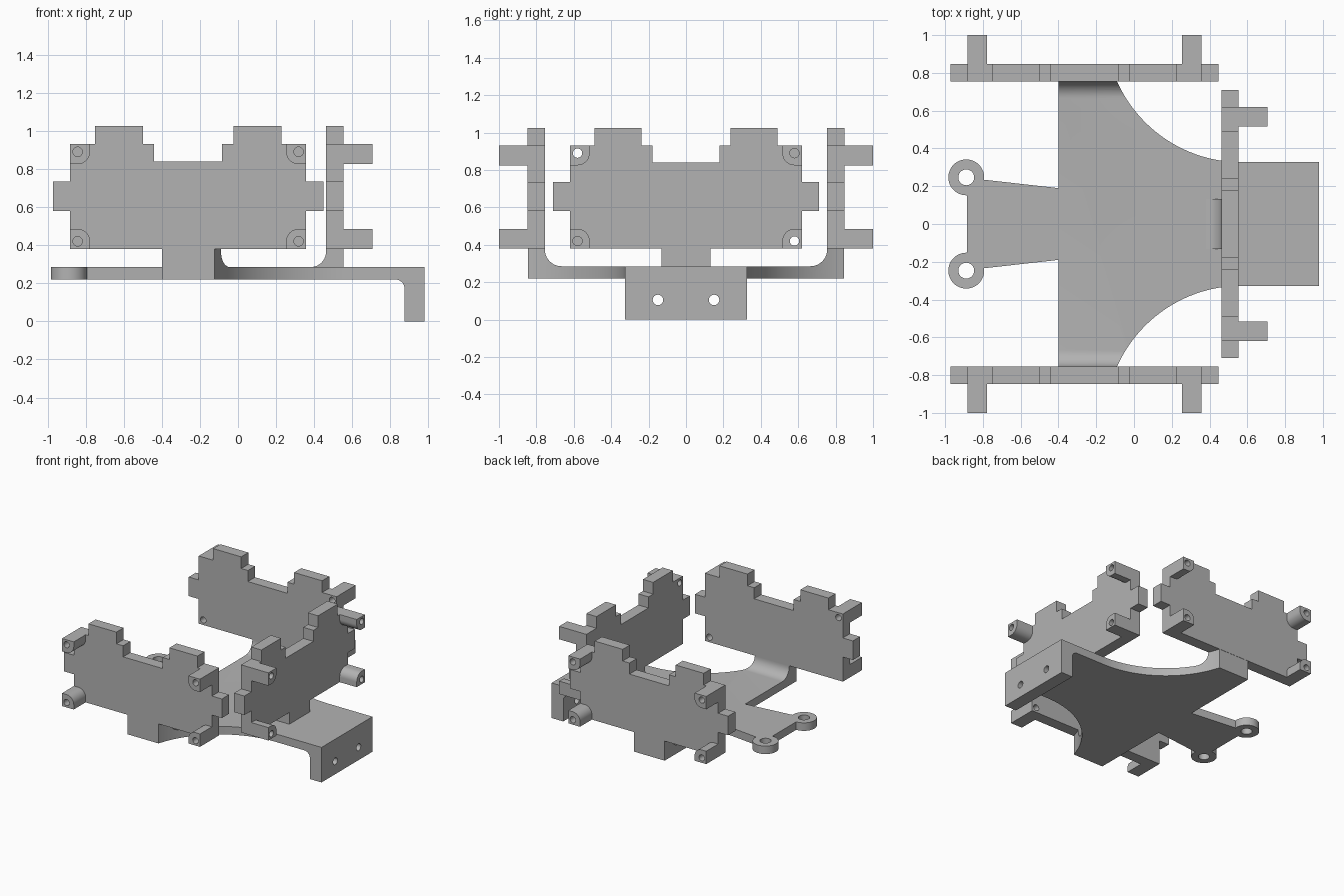
import bpy, bmesh, math
from mathutils import Matrix, Vector

if "Cube" in bpy.data.objects:
    bpy.data.objects.remove(bpy.data.objects["Cube"])

grey = bpy.data.materials.new("matte grey")
grey.use_nodes = True
colour = (0.45, 0.45, 0.45, 1)
grey.diffuse_color = colour
grey.node_tree.nodes["Principled BSDF"].inputs["Base Color"].default_value = colour

# Axis mappings: outline (u, v) plus depth w
AXES = {"x": lambda u, v, w: (w, u, v),
        "y": lambda u, v, w: (u, w, v),
        "z": lambda u, v, w: (u, v, w)}


def prism(name, outline, axis, start, end, matrix=Matrix()):
    """Extrude a closed outline along an axis."""
    to_xyz = AXES[axis]
    bm = bmesh.new()
    low, high = ([bm.verts.new(matrix @ Vector(to_xyz(u, v, w))) for u, v in outline]
                 for w in (start, end))
    bm.faces.new(low)
    bm.faces.new(high)
    for i in range(len(low)):
        j = (i + 1) % len(low)
        bm.faces.new((low[i], low[j], high[j], high[i]))
    bmesh.ops.recalc_face_normals(bm, faces=bm.faces)
    mesh = bpy.data.meshes.new(name)
    bm.to_mesh(mesh)
    bm.free()
    mesh.materials.append(grey)
    obj = bpy.data.objects.new(name, mesh)
    bpy.context.collection.objects.link(obj)
    return obj


def arc(cu, cv, r, a, b, n=10):
    angles = [math.radians(a + (b - a) * i / n) for i in range(n + 1)]
    return [(cu + r * math.cos(t), cv + r * math.sin(t)) for t in angles]


def circle(cu, cv, r, n=32):
    return arc(cu, cv, r, 0, 360, n)[:-1]


def rect(u0, u1, v0, v1):
    return [(u0, v0), (u1, v0), (u1, v1), (u0, v1)]


def cut(obj, cutters):
    """Subtract cutters and bake the result."""
    for cutter in cutters:
        mod = obj.modifiers.new("cut", "BOOLEAN")
        mod.operation, mod.solver, mod.object = "DIFFERENCE", "EXACT", cutter
    bpy.context.view_layer.update()
    graph = bpy.context.evaluated_depsgraph_get()
    baked = bpy.data.meshes.new_from_object(obj.evaluated_get(graph))
    obj.modifiers.clear()
    obj.data = baked


def discard(cutters):
    for cutter in cutters:
        bpy.data.objects.remove(cutter)


def mirrored(half):
    return half + [(-u, v) for u, v in reversed(half)]


LOW, TOP = 0.22, 0.285       # base slab
SEAT, BROW = 0.38, 0.93      # mounting plate body
THICK, REACH = 0.092, 0.245  # plate thickness, boss tip

# Cross cradle: U-shaped section, waisted by two large arcs
section = mirrored([(0.845, LOW), (0.845, SEAT), (0.755, SEAT)]
                   + arc(0.665, TOP + 0.09, 0.09, 0, -90))
cradle = prism("cradle_base", section, "x", -0.4, 0.57)
waists = [prism("waist_cutter", circle(0.57, s * 1.05, 0.723, 128), "z", 0, 1)
          for s in (-1, 1)]
cut(cradle, waists)
discard(waists)

# Front tongue with a turned-down lip and two screw holes
tongue_side = ([(0.57, LOW)] + arc(0.825, LOW - 0.05, 0.05, 90, 0)
               + [(0.875, 0), (0.98, 0), (0.98, TOP), (0.57, TOP)])
tongue = prism("tongue_lip", tongue_side, "y", -0.327, 0.327)
screws = [prism("screw_cutter", circle(s * 0.15, 0.105, 0.028), "x", 0.8, 1.1)
          for s in (-1, 1)]
cut(tongue, screws)
discard(screws)

# Filleted neck carrying the end plate
neck_side = ([(0.554, TOP), (0.554, SEAT), (0.462, SEAT)]
             + arc(0.382, TOP + 0.08, 0.08, 0, -90))
prism("end_neck", neck_side, "y", -0.132, 0.132)

# Tapered tail with two ring lugs
tail = [(-0.4, 0.19), (-0.8, 0.235), (-0.885, 0.16)]
prism("tail", tail + [(x, -y) for x, y in reversed(tail)], "z", LOW, TOP)
for side, s in (("left", 1), ("right", -1)):
    ring = prism(side + "_ring_lug", circle(-0.888, s * 0.247, 0.095, 48), "z", LOW, TOP)
    bore = prism("bore_cutter", circle(-0.888, s * 0.247, 0.042), "z", 0, 1)
    cut(ring, [bore])
    discard([bore])

# Mounting plates: stepped outline, four bosses, alternating blind and through holes
plate_outline = mirrored([
    (0.62, SEAT), (0.62, 0.58), (0.71, 0.58), (0.71, 0.735), (0.62, 0.735),
    (0.62, BROW), (0.49, BROW), (0.49, 1.025), (0.238, 1.025), (0.238, BROW),
    (0.178, BROW), (0.178, 0.84)])
# mirrored() runs down the far side, so the bottom edge closes the loop
boss_corner = [(0, 0), (0.105, 0)] + arc(0.04, 0.04, 0.065, 0, 90) + [(0, 0.105)]


def mounting_plate(name, centre, turn):
    place = Matrix.Translation(centre) @ Matrix.Rotation(math.radians(turn), 4, "Z")
    plate = prism(name + "_plate", plate_outline, "y", 0, -THICK, place)
    holes = []
    for sx in (-1, 1):
        for sz, edge in ((1, SEAT), (-1, BROW)):
            boss = prism(name + "_boss",
                         [(sx * (0.62 - u), edge + sz * v) for u, v in boss_corner],
                         "y", -THICK, -REACH, place)
            depth = 0.1 if sx == sz else -0.05
            hole = prism("hole_cutter", circle(sx * 0.58, edge + sz * 0.04, 0.025, 24),
                         "y", depth, -0.4, place)
            cut(boss, [hole])
            holes.append(hole)
    cut(plate, holes)
    discard(holes)


mounting_plate("front", (-0.262, -0.755, 0), 0)
mounting_plate("end", (0.462, 0, 0), 90)
mounting_plate("back", (-0.262, 0.755, 0), 180)

# Smooth the arcs, keep the machined edges crisp
bpy.ops.object.select_all(action="DESELECT")
for obj in bpy.context.collection.objects:
    if obj.type == "MESH":
        obj.select_set(True)
        bpy.context.view_layer.objects.active = obj
bpy.ops.object.shade_smooth_by_angle(angle=math.radians(30))
